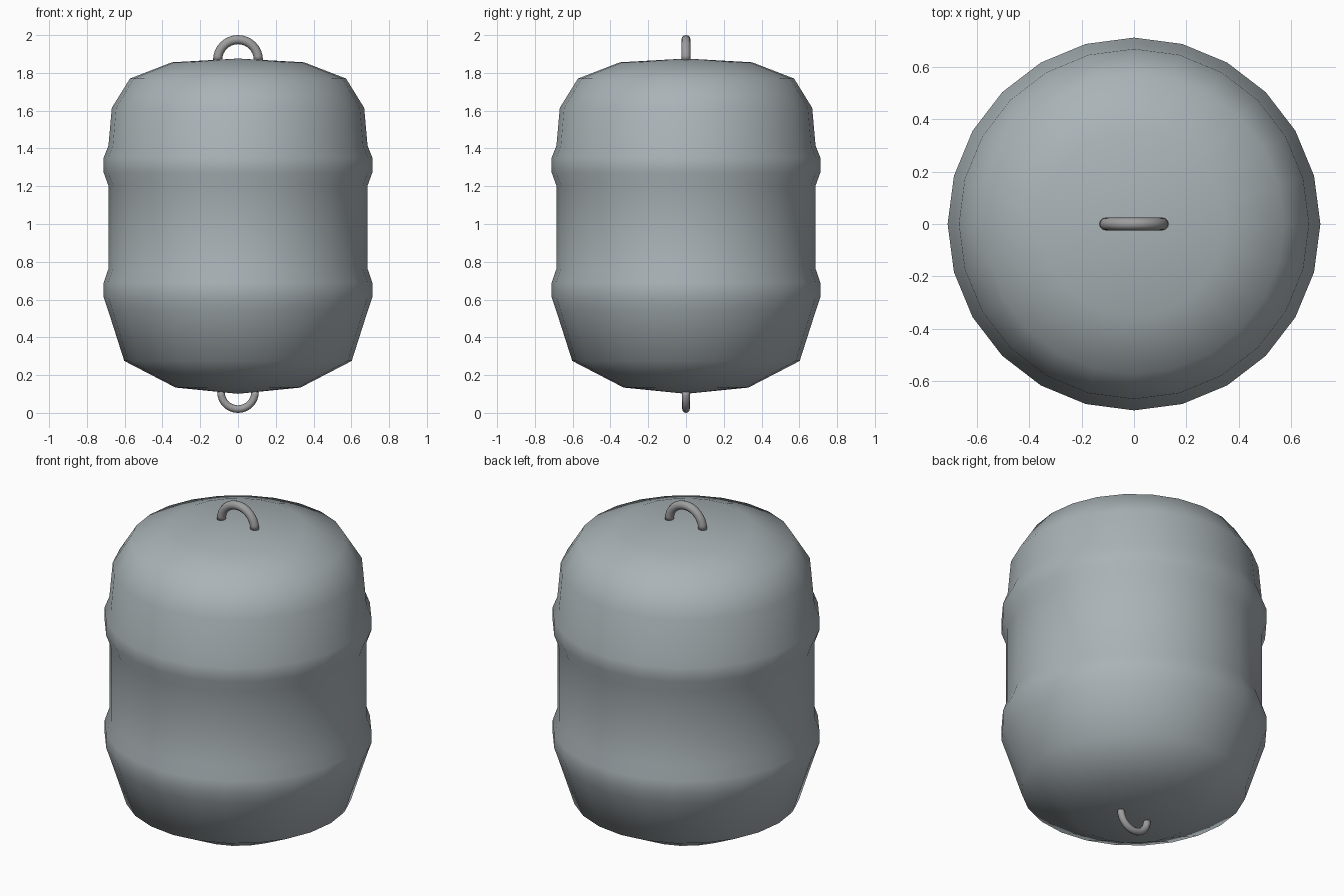
import bpy, bmesh
from math import sin, cos, pi

if "Cube" in bpy.data.objects:
    bpy.data.objects.remove(bpy.data.objects["Cube"])


def paint(name, rgb):
    mat = bpy.data.materials.new(name)
    mat.diffuse_color = (*rgb, 1)
    mat.use_nodes = True
    mat.node_tree.nodes["Principled BSDF"].inputs["Base Color"].default_value = mat.diffuse_color
    return mat


def finish(name, bm, mat):
    bmesh.ops.recalc_face_normals(bm, faces=bm.faces)
    for f in bm.faces:
        f.smooth = True
    mesh = bpy.data.meshes.new(name)
    bm.to_mesh(mesh)
    bm.free()
    mesh.materials.append(mat)
    obj = bpy.data.objects.new(name, mesh)
    bpy.context.collection.objects.link(obj)
    return obj


def lathe(name, profile, sides, mat):
    # profile runs from the bottom pole to the top pole
    bm = bmesh.new()
    bottom = bm.verts.new((0, 0, profile[0][1]))
    top = bm.verts.new((0, 0, profile[-1][1]))
    rings = [[bm.verts.new((r * cos(2 * pi * i / sides), r * sin(2 * pi * i / sides), z))
              for i in range(sides)] for r, z in profile[1:-1]]
    for i in range(sides):
        j = (i + 1) % sides
        bm.faces.new((bottom, rings[0][j], rings[0][i]))
        bm.faces.new((top, rings[-1][i], rings[-1][j]))
        for a, b in zip(rings, rings[1:]):
            bm.faces.new((a[i], a[j], b[j], b[i]))
    return finish(name, bm, mat)


def half_ring(name, z0, major, minor, up, mat, steps=16, sides=12):
    # semicircular loop in the xz plane, opening towards the body
    bm = bmesh.new()
    rings = []
    for s in range(steps + 1):
        a = pi * s / steps
        ring = []
        for k in range(sides):
            t = 2 * pi * k / sides
            r = major + minor * cos(t)
            ring.append(bm.verts.new((r * cos(a), minor * sin(t), z0 + up * r * sin(a))))
        rings.append(ring)
    for a, b in zip(rings, rings[1:]):
        for k in range(sides):
            m = (k + 1) % sides
            bm.faces.new((a[k], a[m], b[m], b[k]))
    bm.faces.new(rings[0])
    bm.faces.new(rings[-1])
    return finish(name, bm, mat)


body_paint = paint("blue_grey", (0.40, 0.45, 0.47))
loop_metal = paint("dark_metal", (0.34, 0.34, 0.34))

# Barrel-shaped buoy body with two raised bands
lathe("body", [
    (0, 0.101), (0.33, 0.134), (0.602, 0.275), (0.69, 0.55), (0.711, 0.612),
    (0.711, 0.69), (0.686, 0.763), (0.686, 1.203), (0.711, 1.272),
    (0.711, 1.352), (0.686, 1.415), (0.668, 1.615), (0.572, 1.77),
    (0.35, 1.856), (0, 1.876)], 24, body_paint)

# Lifting loop on top and mooring loop underneath
half_ring("top_loop", 1.868, 0.108, 0.024, 1, loop_metal)
half_ring("bottom_loop", 0.11, 0.09, 0.02, -1, loop_metal)
